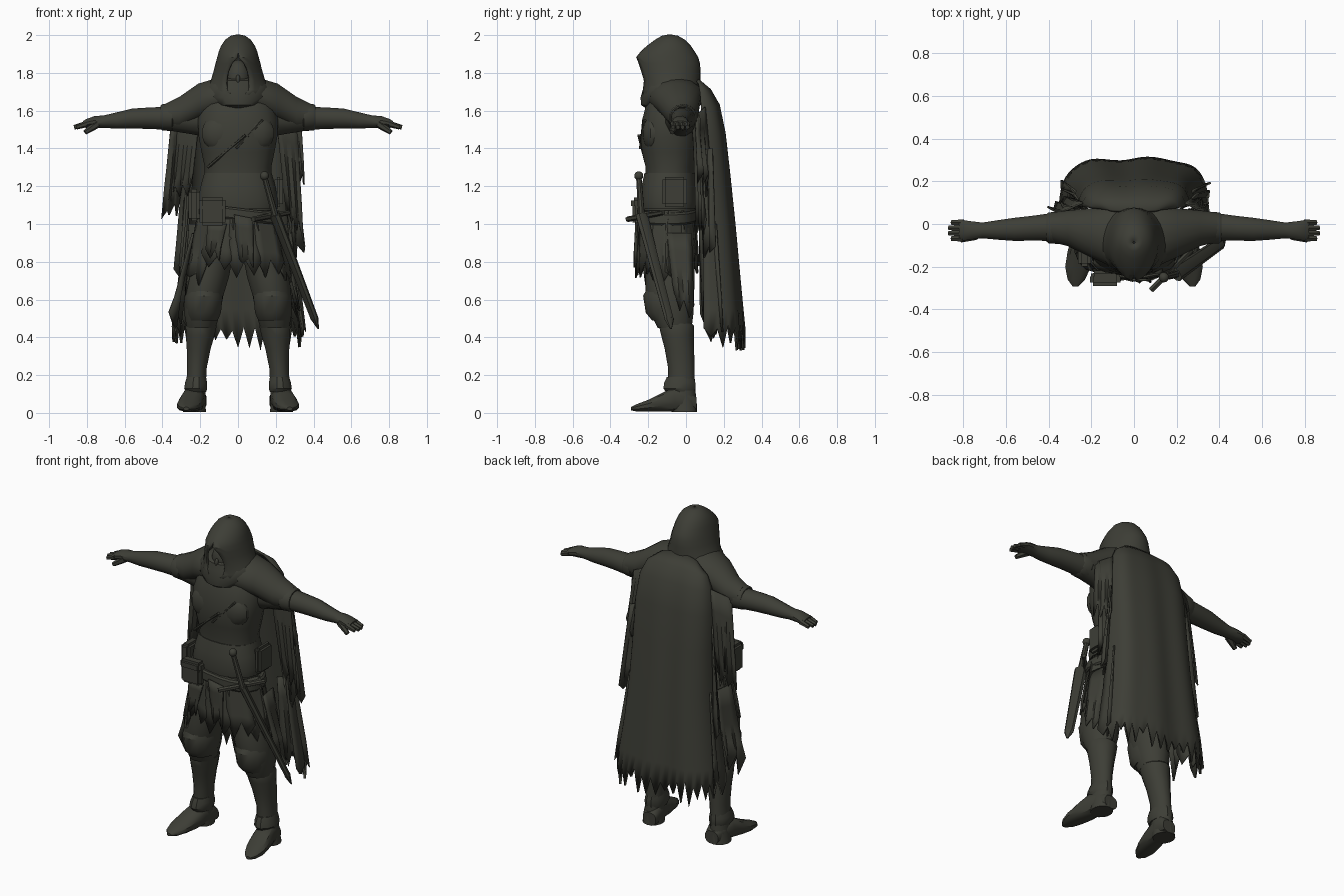
import bpy, bmesh, math, random
from mathutils import Vector

random.seed(11)
CLOTH = bpy.data.materials.new("dark_olive")
CLOTH.diffuse_color = (0.047, 0.048, 0.037, 1)


def finish(name, bm, thick=0, angle=35):
    bmesh.ops.recalc_face_normals(bm, faces=bm.faces)
    me = bpy.data.meshes.new(name)
    bm.to_mesh(me)
    bm.free()
    ob = bpy.data.objects.new(name, me)
    bpy.context.collection.objects.link(ob)
    me.materials.append(CLOTH)
    if thick:
        mod = ob.modifiers.new("thickness", 'SOLIDIFY')
        mod.thickness, mod.offset = thick, 0
    bpy.ops.object.select_all(action='DESELECT')
    ob.select_set(True)
    bpy.context.view_layer.objects.active = ob
    bpy.ops.object.shade_smooth_by_angle(angle=math.radians(angle))
    return ob


def loft(name, rings, axis='z', n=16, power=1.0):
    """Skin ellipses (x, y, z, a, b) lying square to an axis."""
    bm = bmesh.new()
    loops = []
    for x, y, z, a, b in rings:
        row = []
        for i in range(n):
            t = 2 * math.pi * (i + 0.5) / n
            c, s = math.cos(t), math.sin(t)
            c = math.copysign(abs(c) ** power, c) * a
            s = math.copysign(abs(s) ** power, s) * b
            off = {'z': (c, s, 0), 'x': (0, c, s), 'y': (c, 0, s)}[axis]
            row.append(bm.verts.new(Vector((x, y, z)) + Vector(off)))
        loops.append(row)
    for p, q in zip(loops, loops[1:]):
        for i in range(n):
            j = (i + 1) % n
            bm.faces.new((p[i], p[j], q[j], q[i]))
    bm.faces.new(loops[0])
    bm.faces.new(loops[-1])
    return finish(name, bm)


def sheet(name, fn, cols, rows, jag, thick=0.01):
    """Cloth sheet fn(u, v) with a torn lower edge."""
    bm = bmesh.new()
    grid = []
    for i in range(cols + 1):
        drop = jag * random.uniform(0.2, 1) if i % 2 else -jag * random.uniform(0, 0.6)
        col = []
        for k in range(rows + 1):
            p = Vector(fn(i / cols, k / rows))
            if k == rows:
                p.z -= drop
            col.append(bm.verts.new(p))
        grid.append(col)
    for a, b in zip(grid, grid[1:]):
        for k in range(rows):
            bm.faces.new((a[k], b[k], b[k + 1], a[k + 1]))
    bmesh.ops.remove_doubles(bm, verts=bm.verts, dist=.0005)
    return finish(name, bm, thick)


def strip(name, ta, tb, ba, bb, cols=4, jag=0.05, bulge=0.012):
    """Hanging torn strip between a top edge and a bottom edge."""
    ta, tb, ba, bb = map(Vector, (ta, tb, ba, bb))
    out = (tb - ta).cross(ba - ta).normalized() * bulge

    def fn(u, v):
        return ta.lerp(tb, u).lerp(ba.lerp(bb, u), v) + out * math.cos(u * cols * math.pi) * v
    return sheet(name, fn, cols, 4, jag)


def rod(name, a, b, r1, r2, n=8, flat=1.0):
    a, b = Vector(a), Vector(b)
    bm = bmesh.new()
    bmesh.ops.create_cone(bm, cap_ends=True, segments=n, radius1=r1, radius2=r2, depth=(b - a).length)
    rot = (b - a).to_track_quat('Z', 'Y')
    for v in bm.verts:
        v.co.y *= flat
        v.co = rot @ v.co + (a + b) / 2
    return finish(name, bm)


def ball(name, c, r):
    bm = bmesh.new()
    bmesh.ops.create_uvsphere(bm, u_segments=14, v_segments=9, radius=1)
    for v in bm.verts:
        v.co = Vector(c) + Vector((v.co.x * r[0], v.co.y * r[1], v.co.z * r[2]))
    return finish(name, bm)


def box(name, c, size, bevel=0.015):
    bm = bmesh.new()
    bmesh.ops.create_cube(bm, size=1)
    for v in bm.verts:
        v.co = Vector(c) + Vector([v.co[i] * size[i] for i in range(3)])
    bmesh.ops.bevel(bm, geom=bm.edges[:], offset=bevel, segments=2, affect='EDGES')
    return finish(name, bm)


# Torso and belts
loft("torso", [(0, -.08, .9, .17, .13), (0, -.09, 1.05, .205, .145), (0, -.085, 1.18, .185, .135),
               (0, -.085, 1.3, .178, .13), (0, -.087, 1.38, .195, .147), (0, -.087, 1.46, .21, .155),
               (0, -.082, 1.55, .215, .152), (0, -.07, 1.64, .19, .14), (0, -.06, 1.72, .12, .11)], n=20, power=.85)
loft("waist_wrap", [(0, -.09, 1.08, .21, .15), (0, -.09, 1.12, .215, .155), (0, -.09, 1.2, .2, .147),
                    (0, -.085, 1.27, .18, .136)], n=20, power=.85)
belt = loft("belt", [(0, -.1, 1.02, .225, .152), (0, -.1, 1.03, .232, .16), (0, -.1, 1.075, .228, .16),
                     (0, -.1, 1.085, .218, .152)], n=20, power=.85)
for v in belt.data.vertices:
    v.co.z -= v.co.x * 0.12
for s in (-1, 1):
    ball("chest_plate", (s * .09, -.175, 1.48), (.105, .058, .1))
rod("chest_strap", (-.16, -.195, 1.3), (.04, -.24, 1.47), .02, .02, 6, .4)
rod("chest_strap", (.13, -.215, 1.55), (-.01, -.235, 1.4), .016, .016, 6, .4)

# Shoulder mantle and cowl
half = [(.39, -.015, 1.57, .07, .065), (.31, -.02, 1.585, .085, .09), (.21, -.04, 1.645, .115, .1),
        (.11, -.055, 1.675, .145, .1)]
loft("mantle", [(-x, y, z, a, b) for x, y, z, a, b in half] + [(0, -.06, 1.675, .155, .1)]
     + half[::-1], 'x', 16)
loft("cowl", [(0, -.12, 1.61, .07, .09), (0, -.11, 1.63, .125, .13), (0, -.095, 1.67, .17, .147),
              (0, -.08, 1.72, .178, .148), (0, -.08, 1.76, .14, .14), (0, -.07, 1.78, .1, .11)], n=20)

# Hood: height, half width, centre y, depth, half width of the pointed opening
HOOD = [(1.997, .004, -.087, .004, 0), (1.99, .036, -.085, .04, 0), (1.97, .064, -.085, .075, 0),
        (1.94, .084, -.09, .11, 0), (1.91, .096, -.097, .137, 0), (1.88, .104, -.1, .158, .006),
        (1.85, .112, -.093, .16, .036), (1.81, .122, -.09, .16, .056), (1.76, .137, -.083, .153, .066),
        (1.71, .165, -.08, .153, .062), (1.67, .185, -.08, .15, .02)]


def hood(u, v):
    z, a, y, b, w = HOOD[round(v * 10)]
    a0 = math.asin(w / a)
    t = a0 + u * 2 * (math.pi - a0)
    ridge = 1 - .12 * max(0, math.cos(t)) ** 2
    return (a * math.sin(t) * ridge, y - b * math.cos(t), z)


sheet("hood", hood, 26, 10, 0, .014)
ball("face", (0, -.14, 1.77), (.066, .07, .1))
ball("nose", (0, -.208, 1.765), (.012, .016, .025))
ball("beard", (0, -.165, 1.7), (.055, .055, .06))

for s in (-1, 1):
    # Arms: sleeve, cuff, forearm, hand and fingers
    loft("arm", [(s * x, y, z, a, b) for x, y, z, a, b in
                 [(.18, -.03, 1.56, .09, .1), (.26, -.02, 1.56, .08, .085), (.4, -.015, 1.56, .066, .062),
                  (.48, -.02, 1.56, .06, .058), (.56, -.025, 1.558, .056, .055), (.64, -.028, 1.548, .047, .045),
                  (.71, -.03, 1.542, .038, .034), (.76, -.03, 1.54, .044, .032), (.8, -.03, 1.533, .05, .025),
                  (.82, -.03, 1.528, .046, .018)]], 'x', 12)
    loft("sleeve_cuff", [(s * x, -.018, 1.565, r, r * .94) for x, r in
                         [(.34, .07), (.35, .078), (.4, .074), (.41, .066)]], 'x', 14)
    for k in range(4):
        y = -.068 + k * .025
        rod("finger", (s * .8, y, 1.53), (s * (.855 + .013 * (k in (1, 2))), y, 1.512), .017, .012, 6)
    rod("thumb", (s * .745, -.055, 1.53), (s * .81, -.075, 1.485), .023, .013, 6)

    # Legs: trousers, boots, knee guard, shoe
    loft("thigh", [(s * .1, -.08, .98, .1, .115), (s * .13, -.08, .85, .11, .125), (s * .16, -.085, .72, .115, .13),
                   (s * .18, -.085, .62, .105, .128), (s * .19, -.075, .53, .098, .115),
                   (s * .195, -.06, .45, .078, .09)], n=14)
    loft("knee_guard", [(s * .185, -.085, .49, .08, .095), (s * .183, -.095, .53, .095, .118),
                        (s * .18, -.1, .62, .102, .127), (s * .175, -.09, .67, .085, .11)], n=14)
    loft("boot", [(s * .2, -.055, .48, .07, .08), (s * .195, -.05, .46, .084, .093), (s * .2, -.045, .41, .078, .086),
                  (s * .208, -.035, .34, .065, .078), (s * .217, -.025, .24, .053, .07),
                  (s * .222, -.025, .15, .053, .072), (s * .228, -.015, .05, .056, .072),
                  (s * .23, -.01, .006, .062, .068)], n=14)
    loft("boot_strap", [(s * .222, -.03, .11, .055, .078), (s * .224, -.035, .13, .063, .088),
                        (s * .222, -.033, .16, .06, .085), (s * .22, -.03, .19, .053, .074)], n=12)
    loft("shoe", [(s * .215, .055, .045, .045, .04), (s * .22, .02, .065, .055, .06), (s * .235, -.06, .072, .059, .067),
                  (s * .248, -.13, .055, .065, .05), (s * .262, -.2, .038, .062, .032),
                  (s * .27, -.26, .027, .042, .02), (s * .274, -.292, .022, .014, .009)], 'y', 12, .8)


# Long torn cape: height, half width, back y
PROFILE = [(1.765, .13, .06), (1.71, .2, .125), (1.63, .235, .17), (1.48, .255, .2),
           (1.25, .262, .225), (1.0, .275, .25), (.75, .3, .272), (.55, .33, .29), (.43, .345, .3)]


def cape(u, v):
    z, w, y = PROFILE[round(v * 8)]
    t = 2 * u - 1
    fold = .01 * v * math.cos(u * 22)
    return (w * math.sin(t * 1.5), y - (y - .07) * .9 * abs(t) ** 3.5 + fold * (1 - abs(t)),
            z - .03 * t * t * (1 - v))


sheet("cape", cape, 34, 8, .1, .014)

# Torn side drapes behind the arms
strip("side_drape", (-.24, .1, 1.62), (-.35, .05, 1.57), (-.3, .13, 1.14), (-.4, .07, 1.05), 5, .1)
strip("side_drape", (-.2, .03, 1.58), (-.32, .06, 1.58), (-.25, .06, 1.17), (-.35, .1, 1.2), 5, .08)
strip("rear_drape", (-.23, .07, 1.4), (-.28, .14, 1.4), (-.27, .08, .8), (-.33, .17, .75), 4, .09)
strip("side_drape", (.24, .1, 1.62), (.33, .05, 1.57), (.28, .13, 1.22), (.355, .07, 1.24), 5, .08)
strip("side_drape", (.2, .03, 1.58), (.31, .07, 1.58), (.26, .06, 1.05), (.34, .1, .95), 5, .09)
strip("rear_drape", (.23, .08, 1.4), (.29, .14, 1.4), (.28, .09, .88), (.36, .15, .88), 4, .07)
for s in (-1, 1):
    strip("lower_drape", (s * .22, .07, 1.0), (s * .28, .16, 1.0), (s * .25, .08, .52), (s * .35, .2, .46), 5, .1)

# Torn skirt strips round the hips
N = 11
for k in range(N):
    def rim(t, a, b, z):
        return (a * math.cos(t), -.1 + b * math.sin(t), z)
    t0, t1 = (2 * math.pi * (k + d) / N for d in (-.08, 1.08))
    side = abs(math.cos((t0 + t1) / 2))
    z = .84 - .15 * side + random.uniform(-.05, .05)
    strip("skirt_strip", rim(t0, .215, .15, 1.07), rim(t1, .215, .15, 1.07),
          rim(t0, .285, .165, z), rim(t1, .285, .165, z + random.uniform(-.05, .05)), 4, .07, .008)
strip("skirt_tail", (-.24, -.1, .95), (-.22, .03, .95), (-.355, -.07, .5), (-.3, .04, .55), 4, .08)
strip("skirt_tail", (.24, -.1, .95), (.22, .03, .95), (.32, -.06, .6), (.3, .04, .56), 4, .08)
strip("front_tab", (-.02, -.262, 1.05), (.08, -.262, 1.03), (0, -.262, .8), (.08, -.262, .8), 3, .05)
strip("front_tab", (-.16, -.255, 1.0), (-.06, -.262, 1.0), (-.17, -.262, .86), (-.1, -.262, .84), 3, .05)

# Pouches, sword and its scabbard
box("pouch", (-.135, -.25, 1.065), (.135, .065, .145))
box("pouch_flap", (-.135, -.26, 1.11), (.142, .06, .06))
box("side_pouch", (-.232, -.14, 1.1), (.06, .12, .17))
box("hip_pouch", (.215, -.06, 1.17), (.045, .13, .16))
ball("pommel", (.14, -.25, 1.255), (.024, .024, .024))
rod("grip", (.14, -.25, 1.25), (.198, -.235, 1.04), .015, .018)
rod("guard", (.08, -.31, 1.025), (.27, -.12, 1.06), .015, .013, 6)
rod("scabbard", (.195, -.235, 1.05), (.405, -.09, .5), .038, .028, 8, .6)
rod("scabbard_tip", (.405, -.09, .5), (.425, -.08, .445), .03, .006, 8, .6)
